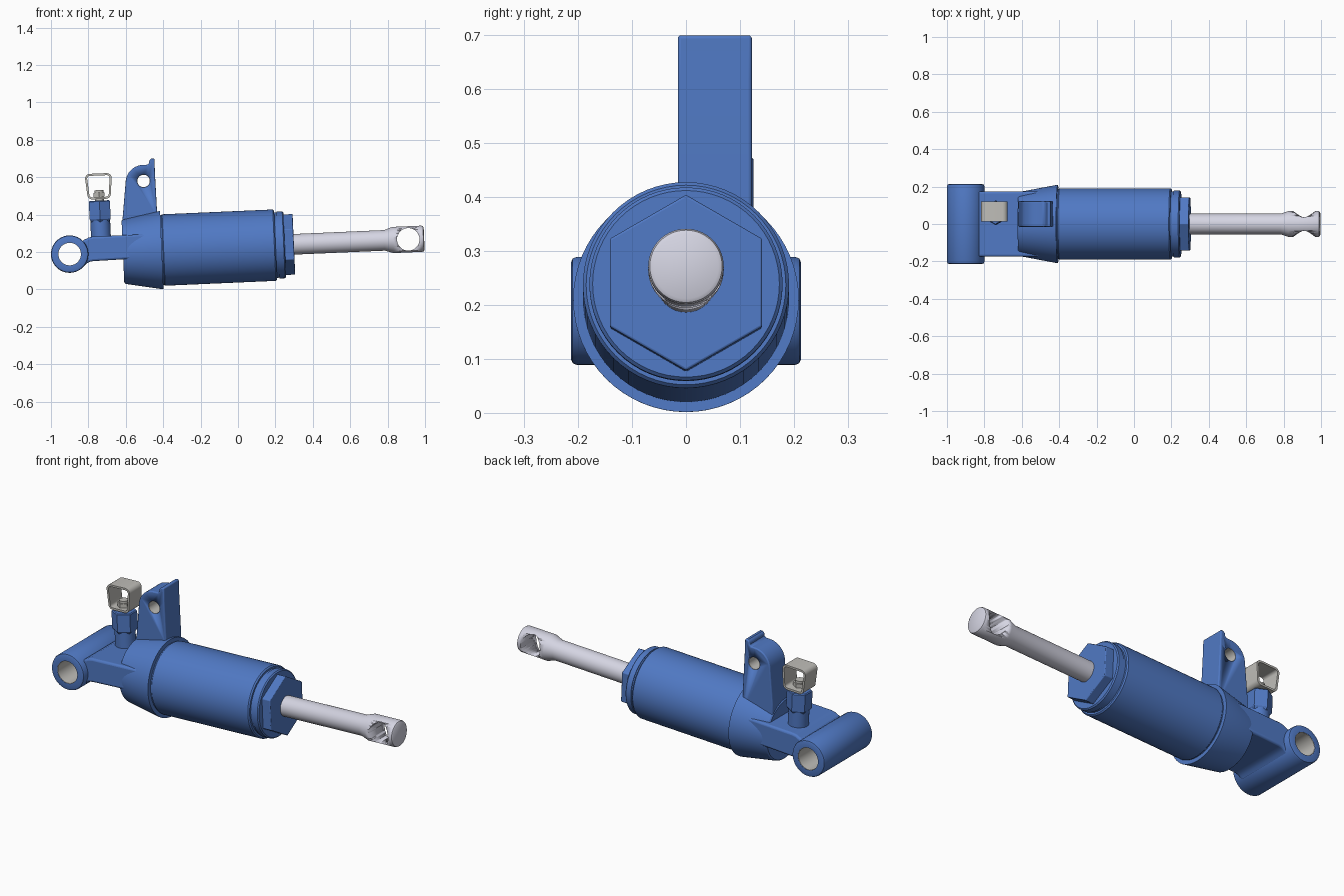
import bpy, bmesh
from math import sin, cos, pi, radians
from mathutils import Matrix

if "Cube" in bpy.data.objects:
    bpy.data.objects.remove(bpy.data.objects["Cube"])

# Tilted frame: origin at the mounting eye, local x along the cylinder axis
TILT = Matrix.Translation((-0.9, 0, 0.189)) @ Matrix.Rotation(radians(-2.5), 4, 'Y')
UPRIGHT = Matrix.Identity(4)


def material(name, rgb):
    m = bpy.data.materials.new(name)
    m.diffuse_color = (*rgb, 1)
    m.use_nodes = True
    m.node_tree.nodes["Principled BSDF"].inputs["Base Color"].default_value = m.diffuse_color
    return m


BLUE = material("blue_paint", (0.08, 0.19, 0.55))
CHROME = material("chrome", (0.66, 0.66, 0.76))
STEEL = material("steel", (0.52, 0.51, 0.48))


def finish(name, bm, mat, frame, bevel=0):
    bmesh.ops.remove_doubles(bm, verts=bm.verts, dist=1e-5)
    bmesh.ops.recalc_face_normals(bm, faces=bm.faces)
    bm.transform(frame)
    me = bpy.data.meshes.new(name)
    bm.to_mesh(me)
    bm.free()
    for p in me.polygons:
        p.use_smooth = True
    me.set_sharp_from_angle(angle=radians(32))
    me.materials.append(mat)
    ob = bpy.data.objects.new(name, me)
    bpy.context.collection.objects.link(ob)
    if bevel:
        b = ob.modifiers.new("bevel", 'BEVEL')
        b.width, b.segments, b.limit_method = bevel, 3, 'ANGLE'
        b.angle_limit = radians(40)
    return ob


def lathe(name, profile, mat, axis='x', centre=(0, 0, 0), n=64, closed=False,
          frame=TILT, bevel=0):
    """Revolve (position along axis, radius) points; closed makes a ring."""
    bm = bmesh.new()
    place = {'x': lambda t, a, b: (t, a, b), 'y': lambda t, a, b: (a, t, b),
             'z': lambda t, a, b: (a, b, t)}[axis]
    if not closed:
        profile = [(profile[0][0], 0)] + profile + [(profile[-1][0], 0)]
    rings = []
    for t, r in profile:
        angles = [pi / 2 + 2 * pi * k / n for k in range(n)]
        if r == 0:
            rings.append([bm.verts.new(place(t, 0, 0))] * n)
        else:
            rings.append([bm.verts.new(place(t, r * cos(a), r * sin(a))) for a in angles])
    pairs = list(zip(rings, rings[1:])) + ([(rings[-1], rings[0])] if closed else [])
    for p, q in pairs:
        for k in range(n):
            j = (k + 1) % n
            bm.faces.new(list(dict.fromkeys((p[k], p[j], q[j], q[k]))))
    bm.transform(Matrix.Translation(centre))
    return finish(name, bm, mat, frame, bevel)


def prism(name, outline, y0, y1, mat, frame, bevel):
    """Extrude an x-z outline along y."""
    bm = bmesh.new()
    a, b = ([bm.verts.new((x, y, z)) for x, z in outline] for y in (y0, y1))
    bm.faces.new(a)
    bm.faces.new(b)
    for k in range(len(a)):
        j = (k + 1) % len(a)
        bm.faces.new((a[k], a[j], b[j], b[k]))
    return finish(name, bm, mat, frame, bevel)


def tube(name, centre, r, half, mat, frame, wall=0.003):
    """Thin ring running along y, lining a hole."""
    return lathe(name, [(-half, r), (half, r), (half, r + wall), (-half, r + wall)],
                 mat, 'y', centre, closed=True, frame=frame)


def cut(ob, cutter):
    m = ob.modifiers.new("hole", 'BOOLEAN')
    m.operation, m.object, m.solver = 'DIFFERENCE', cutter, 'EXACT'
    cutter.hide_render = True
    cutter.hide_viewport = True
    cutter.display_type = 'WIRE'


# Mounting eye with bushing, and the arm joining it to the barrel
lathe("mounting_eye", [(-0.213, 0.062), (-0.213, 0.09), (-0.210, 0.097), (-0.203, 0.1),
                       (0.203, 0.1), (0.210, 0.097), (0.213, 0.09), (0.213, 0.062)],
      BLUE, 'y', closed=True)
tube("eye_bushing", (0, 0, 0), 0.06, 0.212, STEEL, TILT)
prism("mounting_arm", [(0.07, 0.07), (0.09, 0.077), (0.105, 0.084), (0.125, 0.088), (0.42, 0.089),
                       (0.42, -0.038), (0.125, -0.043), (0.105, -0.046), (0.09, -0.053),
                       (0.07, -0.07)], -0.175, 0.175, BLUE, TILT, 0.012)

# Barrel: tapered base collar, main tube, end ring and hex gland nut
lathe("base_collar", [(0.285, 0.166), (0.291, 0.172), (0.488, 0.209), (0.493, 0.209),
                      (0.493, 0.18)], BLUE)
lathe("barrel", [(0.48, 0.186), (0.498, 0.186), (0.503, 0.191), (1.095, 0.191), (1.102, 0.185)], BLUE)
lathe("end_ring", [(1.09, 0.175), (1.115, 0.175), (1.115, 0.179), (1.145, 0.179),
                   (1.151, 0.173)], BLUE)
lathe("gland_nut", [(1.14, 0.163), (1.2, 0.163)], BLUE, n=6, bevel=0.004)

# Piston rod with a cross-drilled end
rod = lathe("piston_rod", [(1.19, 0.055), (1.685, 0.055), (1.73, 0.07), (1.885, 0.07),
                           (1.893, 0.067), (1.897, 0.06)], CHROME)
cut(rod, lathe("rod_hole_cutter", [(-0.2, 0.06), (0.2, 0.06)], CHROME, 'y', (1.812, 0, 0)))

# Lifting bracket with lined hole and top tab
outline = [(-0.617, 0.30), (-0.617, 0.38), (-0.602, 0.56)]
outline += [(-0.505 + 0.096 * cos(a), 0.570 + 0.096 * sin(a))
            for a in (radians(172 - 9 * k) for k in range(10))]
outline += [(-0.484, 0.667), (-0.476, 0.675), (-0.474, 0.69), (-0.464, 0.699), (-0.447, 0.70),
            (-0.444, 0.62), (-0.432, 0.40), (-0.432, 0.30)]
bracket = prism("bracket", outline, -0.015, 0.122, BLUE, UPRIGHT, 0.006)
cut(bracket, lathe("bracket_hole_cutter", [(-0.2, 0.0345), (0.2, 0.0345)], BLUE, 'y',
                   (-0.505, 0.0535, 0.58), frame=UPRIGHT))
tube("bracket_bushing", (-0.505, 0.0535, 0.58), 0.033, 0.068, STEEL, UPRIGHT)

# Hydraulic port: round neck, hex head, steel fitting
port = (0.171, 0.06, 0)
lathe("port_neck", [(0.05, 0.053), (0.20, 0.053)], BLUE, 'z', port)
lathe("port_hex", [(0.165, 0.054), (0.18, 0.065), (0.274, 0.065), (0.279, 0.06)], BLUE, 'z', port, n=6)
lathe("fitting_stem", [(0.27, 0.024), (0.335, 0.024)], STEEL, 'z', port, n=32)
lathe("fitting_nut", [(0.30, 0.034), (0.322, 0.034)], STEEL, 'z', port, n=6)


# Square dust cap, an open loop running along y
def loop(half_w, z0, z1, r, flare=0.004):
    pts = []
    for sx, zc, start in ((1, z1 - r, 0), (-1, z1 - r, 90), (-1, z0 + r, 180), (1, z0 + r, 270)):
        w = half_w + (flare if zc == z1 - r else -flare) - r
        for k in range(6):
            a = radians(start + 18 * k)
            pts.append((0.171 + sx * w + r * cos(a), zc + r * sin(a)))
    return pts


bm = bmesh.new()
rows = [[bm.verts.new((x, y, z)) for x, z in pts] for pts, y in (
    (loop(0.067, 0.287, 0.424, 0.026), 0.013), (loop(0.067, 0.287, 0.424, 0.026), 0.119),
    (loop(0.056, 0.298, 0.413, 0.015), 0.119), (loop(0.056, 0.298, 0.413, 0.015), 0.013))]
for i in range(4):
    p, q = rows[i], rows[(i + 1) % 4]
    for k in range(len(p)):
        j = (k + 1) % len(p)
        bm.faces.new((p[k], p[j], q[j], q[k]))
finish("dust_cap", bm, STEEL, TILT)
